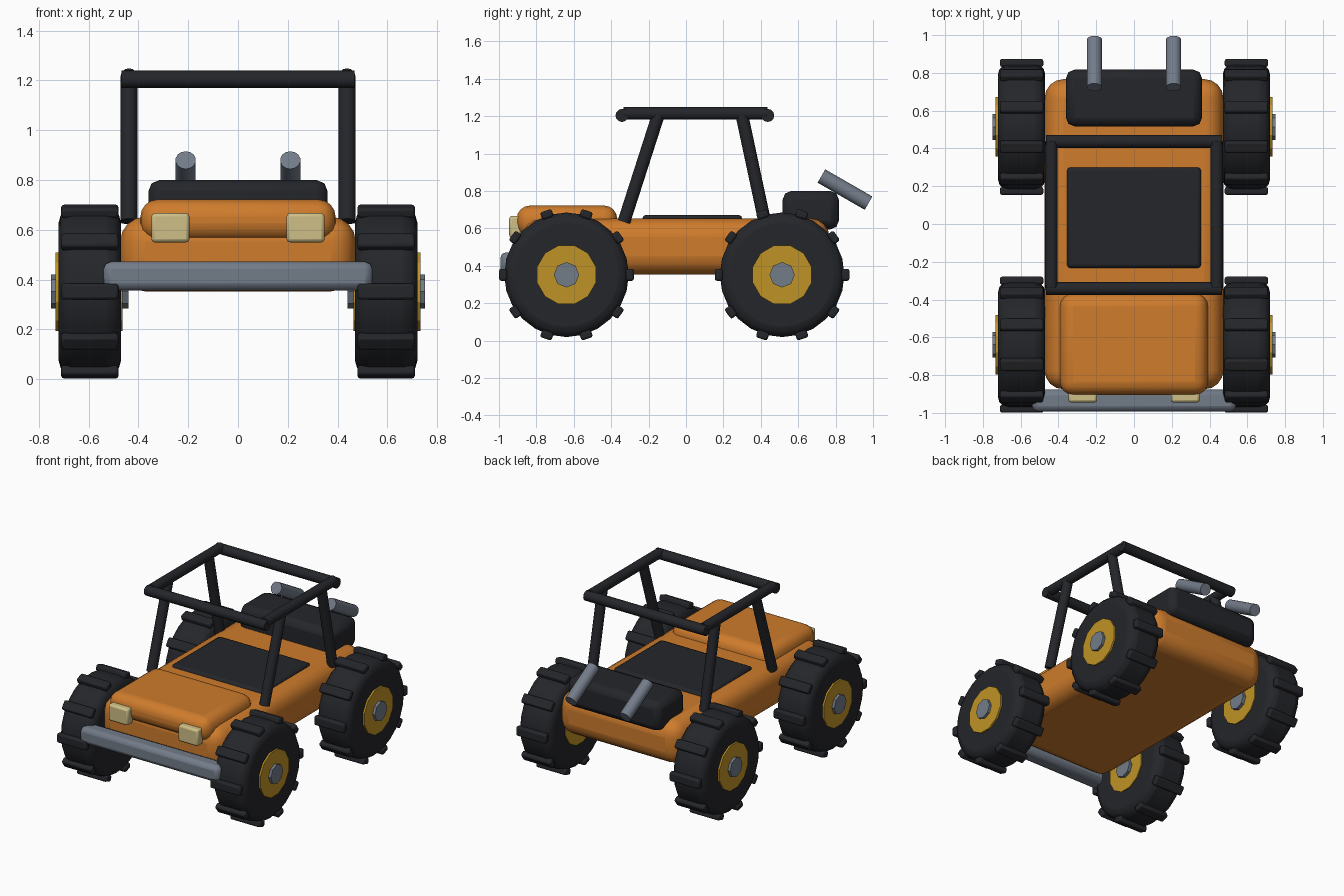
import bpy
import math
from mathutils import Vector

if "Cube" in bpy.data.objects:
    bpy.data.objects.remove(bpy.data.objects["Cube"])


def material(name, rgb):
    m = bpy.data.materials.new(name)
    m.diffuse_color = (*rgb, 1)
    m.use_nodes = True
    m.node_tree.nodes["Principled BSDF"].inputs["Base Color"].default_value = m.diffuse_color
    return m


ORANGE = material("orange_paint", (0.62, 0.20, 0.025))
BLACK = material("black_rubber", (0.018, 0.019, 0.023))
STEEL = material("steel", (0.17, 0.20, 0.25))
GOLD = material("gold_rim", (0.52, 0.29, 0.02))
LAMP = material("lamp_glass", (0.62, 0.52, 0.24))


def finish(name, mat, bevel=0, segments=3, smooth=True):
    ob = bpy.context.object
    ob.name = name
    ob.data.materials.append(mat)
    if smooth:
        bpy.ops.object.shade_smooth_by_angle(angle=math.radians(40))
    if bevel:
        mod = ob.modifiers.new("Bevel", "BEVEL")
        mod.width = bevel
        mod.segments = segments
        mod.limit_method = "ANGLE"
        mod.angle_limit = math.radians(40)
    return ob


def box(name, lo, hi, mat, bevel, segments=3):
    lo, hi = Vector(lo), Vector(hi)
    bpy.ops.mesh.primitive_cube_add(size=1, location=(lo + hi) / 2)
    bpy.context.object.scale = hi - lo
    bpy.ops.object.transform_apply(location=False, rotation=False, scale=True)
    return finish(name, mat, bevel, segments)


def rod(name, a, b, radius, mat, sides=12, bevel=0, smooth=True, spin=0):
    a, b = Vector(a), Vector(b)
    bpy.ops.mesh.primitive_cylinder_add(vertices=sides, radius=radius, depth=(b - a).length)
    ob = bpy.context.object
    ob.rotation_euler = (0, 0, spin)
    bpy.ops.object.transform_apply(location=False, rotation=True, scale=False)
    ob.location = (a + b) / 2
    ob.rotation_euler = (b - a).to_track_quat("Z", "Y").to_euler()
    return finish(name, mat, bevel, 3, smooth)


# Body shell, hood, cockpit panel, engine and bumper
box("body", (-0.473, -0.875, 0.353), (0.473, 0.767, 0.653), ORANGE, 0.1, 4)
box("hood", (-0.392, -0.905, 0.557), (0.392, -0.368, 0.722), ORANGE, 0.07, 4)
box("cockpit_panel", (-0.355, -0.233, 0.60), (0.355, 0.30, 0.672), BLACK, 0.018, 2)
box("engine_cover", (-0.36, 0.517, 0.595), (0.36, 0.817, 0.80), BLACK, 0.045, 2)
box("front_bumper", (-0.54, -0.993, 0.357), (0.54, -0.877, 0.472), STEEL, 0.03, 2)

for side, s in (("left", -1), ("right", 1)):
    # Headlight and exhaust pipe
    x0, x1 = sorted((s * 0.195, s * 0.348))
    box(f"headlight_{side}", (x0, -0.945, 0.55), (x1, -0.88, 0.667), LAMP, 0.014, 2)
    rod(f"exhaust_{side}", (s * 0.21, 0.724, 0.88), (s * 0.21, 0.976, 0.735), 0.041, STEEL, 14)

    # Roll cage posts and roof rail
    x = s * 0.438
    rod(f"front_post_{side}", (x, -0.332, 0.635), (x, -0.147, 1.21), 0.034, BLACK)
    rod(f"rear_post_{side}", (x, 0.422, 0.63), (x, 0.298, 1.21), 0.034, BLACK)
    rod(f"roof_rail_{side}", (x, -0.335, 1.215), (x, 0.437, 1.215), 0.034, BLACK)

# Roll cage cross bars
for end, y in (("front", -0.342), ("rear", 0.437)):
    rod(f"cross_bar_{end}", (-0.467, y, 1.204), (0.467, y, 1.204), 0.035, BLACK)

# Wheels: tyre, rim, axle cap and ten tread lugs each
Z = 0.352
for end, y in (("front", -0.639), ("rear", 0.514)):
    for side, s in (("left", -1), ("right", 1)):
        tag = f"{end}_{side}"

        def part(name, inner, outer, radius, mat, sides, **kw):
            return rod(f"{name}_{tag}", (s * inner, y, Z), (s * outer, y, Z), radius, mat, sides, **kw)

        part("tyre", 0.470, 0.720, 0.333, BLACK, 24, bevel=0.055)
        part("rim", 0.463, 0.732, 0.163, GOLD, 12, smooth=False, spin=math.radians(15))
        part("axle_cap", 0.440, 0.750, 0.068, STEEL, 8, smooth=False)
        for i in range(10):
            a = i * math.tau / 10
            lug = box(f"lug_{tag}_{i}", (-0.115, -0.021, -0.032), (0.115, 0.021, 0.032), BLACK, 0.011, 2)
            lug.location = (s * 0.595, y + 0.339 * math.cos(a), Z + 0.339 * math.sin(a))
            lug.rotation_euler = (a, 0, 0)
